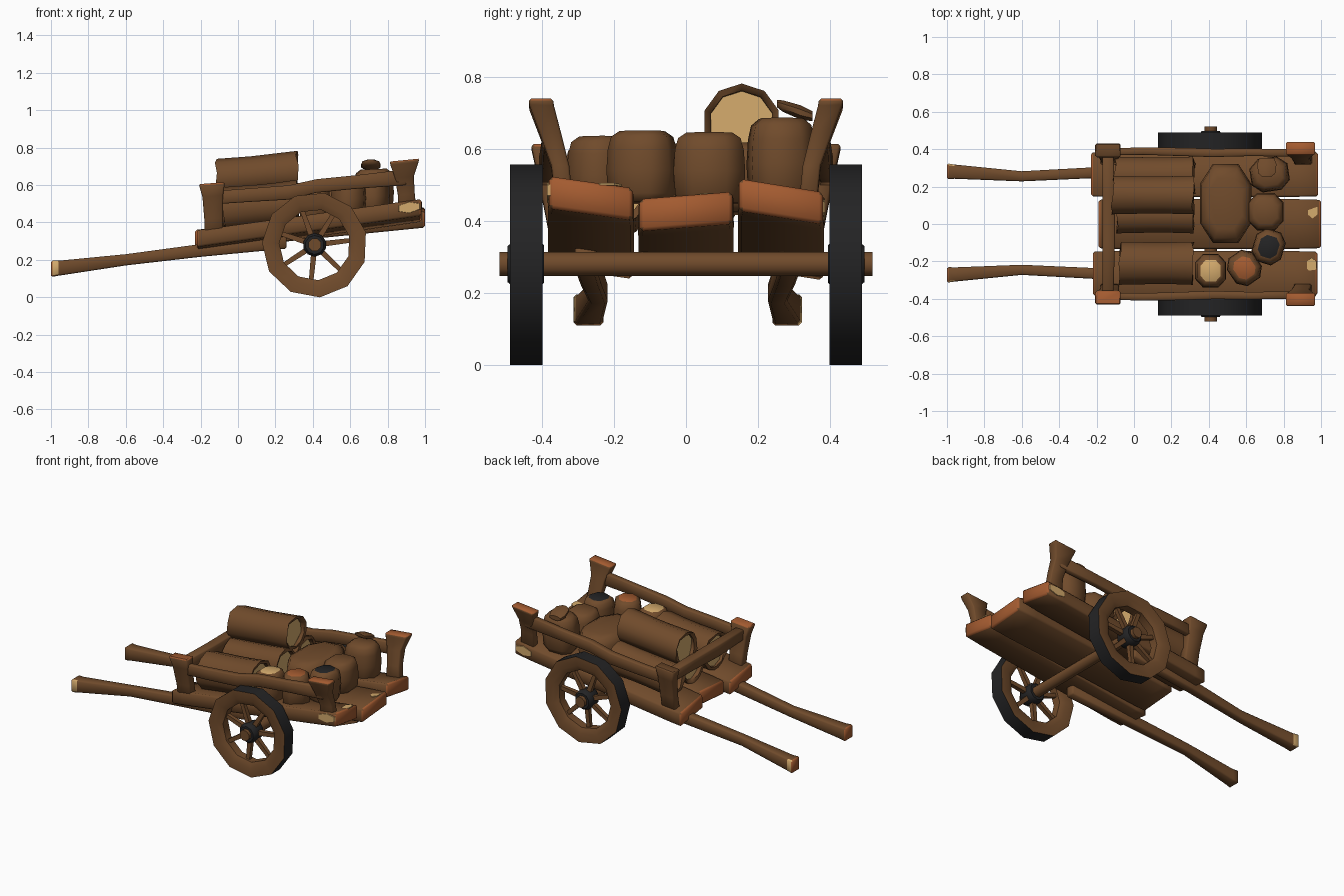
import bpy, bmesh, math, random
from math import pi, cos, sin

if "Cube" in bpy.data.objects:
    bpy.data.objects.remove(bpy.data.objects["Cube"])

random.seed(4)


def material(name, rgb):
    m = bpy.data.materials.new(name)
    m.diffuse_color = (*rgb, 1)
    m.use_nodes = True
    m.node_tree.nodes["Principled BSDF"].inputs["Base Color"].default_value = m.diffuse_color
    return m


WOOD, DARK, RUST, CREAM = range(4)
MATS = [material("brown wood", (0.162, 0.07, 0.0245)),
        material("dark iron", (0.017, 0.017, 0.018)),
        material("rust orange", (0.37, 0.105, 0.03)),
        material("pale cut wood", (0.65, 0.4, 0.15))]


def finish(name, bm, angle=50):
    bmesh.ops.recalc_face_normals(bm, faces=bm.faces[:])
    me = bpy.data.meshes.new(name)
    bm.to_mesh(me)
    bm.free()
    for m in MATS:
        me.materials.append(m)
    me.shade_smooth()
    me.set_sharp_from_angle(angle=math.radians(angle))
    ob = bpy.data.objects.new(name, me)
    bpy.context.collection.objects.link(ob)
    return ob


def loft(name, axis, sections, n=4, mat=WOOD, caps=(WOOD, WOOD), shear=0.0, jitter=0.0,
         rule=None, angle=50, power=1.0, turn=0.0, bevel=0.0):
    """Skin n-sided rings; each section is (x, y, z, half_u, half_v)."""
    bm = bmesh.new()
    rings = []
    k = 1 / cos(pi / n)
    for cx, cy, cz, hu, hv in sections:
        ring = []
        for i in range(n):
            a = 2 * pi * (i + .5) / n
            u = hu * math.copysign(abs(k * cos(a)) ** power, cos(a))
            v = hv * math.copysign(abs(k * sin(a)) ** power, sin(a))
            u, v = u * cos(turn) - v * sin(turn), u * sin(turn) + v * cos(turn)
            j = random.uniform(-jitter, jitter)
            p = {'x': (cx + j, cy + u, cz + v + shear * u),
                 'y': (cx + u, cy + j, cz + v + shear * u),
                 'z': (cx + u, cy + v, cz + j + shear * u)}[axis]
            ring.append(bm.verts.new(p))
        rings.append(ring)
    for a, b in zip(rings, rings[1:]):
        for i in range(n):
            f = bm.faces.new((a[i], a[(i + 1) % n], b[(i + 1) % n], b[i]))
            c = f.calc_center_median()
            m = rule(c) if rule else None
            f.material_index = mat if m is None else m
    for ring, m in zip((rings[0], rings[-1]), caps):
        bm.faces.new(ring).material_index = m
    if bevel:
        bmesh.ops.recalc_face_normals(bm, faces=bm.faces[:])
        edges = [e for e in bm.edges if e.calc_face_angle(0) > .9]
        bmesh.ops.bevel(bm, geom=edges, offset=bevel, segments=1, affect='EDGES', material=-1)
    return finish(name, bm, angle)


def bed(x):
    return 0.372 + 0.13 * x


# Bed planks, worn at the ends
def plank(name, y, w, x0, x1, drop, shear):
    xs = (x0, x0 + .08, .3, .62, .86, x1)
    sec = [(x, y, bed(x) - .045 - drop * max(0, x), w * (.97 if x in (x0, x1) else 1), .045) for x in xs]
    loft(name, 'x', sec, caps=(RUST, RUST), shear=shear, bevel=.01)


plank("bed_plank_right", -.265, .12, -.22, .98, -.01, -.14)
plank("bed_plank_middle", 0, .133, -.19, 1.0, .03, .08)
plank("bed_plank_left", .265, .12, -.23, .985, 0, -.16)

# Small worn patches on the bed top and its rear side corners
for x, y in ((.955, .07), (.95, -.22)):
    z = bed(x) - (.025 if y > 0 else -.004)
    loft("worn_patch", 'z', [(x, y, z - .003, .025, .035), (x, y, z + .003, .025, .035)],
         n=6, mat=CREAM, caps=(CREAM, CREAM), shear=.13)
for s, z in ((1, .433), (-1, .48)):
    loft("worn_corner", 'y', [(.915, s * .378, z, .06, .027), (.915, s * .387, z, .055, .025)],
         n=6, mat=CREAM, caps=(CREAM, CREAM), shear=.1)

# Pull shafts
for s, off in ((1, .01), (-1, 0)):
    loft("pull_shaft", 'x', [(-1, s * .272 + off, .152, .042, .044),
                             (-.96, s * .27 + off, .155, .038, .04),
                             (-.6, s * .245 + off, .2, .027, .03),
                             (-.2, s * .265 + off, .25, .029, .034),
                             (.26, s * .28 + off, .295, .03, .035)], caps=(RUST, WOOD), bevel=.008,
         rule=lambda c: CREAM if c.x < -.96 and abs(c.y) > .3 else None)

# Corner posts leaning outwards, and wavy side rails
for s in (1, -1):
    loft("front_post", 'z', [(-.13, s * .345, .33, .05, .03), (-.13, s * .362, .42, .05, .03),
                             (-.135, s * .385, .54, .055, .032), (-.14, s * .395, .61, .07, .037)],
         caps=(WOOD, RUST if s < 0 else WOOD), shear=.08, bevel=.008)
    loft("rear_post", 'z', [(.905, s * .34, .45, .05, .025), (.9, s * .35, .55, .045, .025),
                            (.89, s * .378, .64, .05, .03), (.89, s * .402, .715, .075, .034),
                            (.89, s * .404, .733, .08, .034)],
         caps=(WOOD, RUST), shear=.1, bevel=.006)
    loft("side_rail", 'x', [(-.16, s * .385, .53, .018, .035), (.05, s * .39, .545, .02, .036),
                            (.27, s * .385, .56, .022, .038), (.42, s * .38, .595, .022, .036),
                            (.62, s * .383, .615, .02, .036), (.9, s * .38, .642, .02, .042)],
         bevel=.006)
loft("front_crossbar", 'y', [(-.14, -.39, .545, .03, .035), (-.135, -.1, .535, .033, .04),
                             (-.135, .15, .54, .033, .036), (-.14, .39, .545, .03, .035)], bevel=.006)

# Axle and wheels
WX, WZ = .41, .28
loft("axle", 'y', [(WX, -.52, WZ, .033, .033), (WX, .52, WZ, .033, .033)], n=8)


def wheel(s):
    bm = bmesh.new()
    n = 11
    prof = [(.282, .40), (.282, .49), (.225, .49), (.19, .472), (.19, .418), (.225, .40)]
    rings = []
    for i in range(n):
        a = 2 * pi * i / n - pi / 2 + .1
        rings.append([bm.verts.new((WX + r * cos(a), s * y, WZ + r * sin(a))) for r, y in prof])
    for i in range(n):
        a, b = rings[i], rings[(i + 1) % n]
        for j in range(6):
            k = (j + 1) % 6
            bm.faces.new((a[j], a[k], b[k], b[j])).material_index = DARK if j == 0 else WOOD
    finish("wheel_rim", bm)
    loft("wheel_hub", 'y', [(WX, s * y, WZ, r, r) for y, r in
                            ((.395, .05), (.41, .06), (.48, .06), (.497, .048))],
         n=10, mat=DARK, caps=(DARK, DARK))
    # Spokes
    bm = bmesh.new()
    for i in range(7):
        a = 2 * pi * i / 7 + 1.92
        d, t = (cos(a), sin(a)), (-sin(a), cos(a))
        ends = []
        for r, h in ((.04, .015), (.2, .012)):
            ends.append([bm.verts.new((WX + d[0] * r + t[0] * u * h, s * .445 + v * h,
                                       WZ + d[1] * r + t[1] * u * h))
                         for u, v in ((-1, -1), (1, -1), (1, 1), (-1, 1))])
        for j in range(4):
            k = (j + 1) % 4
            bm.faces.new((ends[0][j], ends[0][k], ends[1][k], ends[1][j]))
        for e in ends:
            bm.faces.new(e)
    finish("wheel_spokes", bm)


for s in (1, -1):
    wheel(s)


# Logs with ragged bark and pale cut ends
def log(name, y, z, r, x0, x1, rule=None):
    prof = [(x0 + .025, r - .018), (x0 + .005, r - .018), (x0, r), (x0 + .18, r - .004),
            (x0 + .27, r - .004), (x1, r), (x1 - .005, r - .018), (x1 - .025, r - .018)]
    loft(name, 'x', [(x, y, z + .1 * x, h, h) for x, h in prof], n=10, caps=(CREAM, CREAM),
         jitter=.009, rule=rule)


log("log_top", .155, .643, .103, -.115, .315)
log("log_lower_left", .26, .475, .1, -.1, .32)
log("log_lower_middle", .05, .475, .1, -.09, .32)
log("log_lower_right", -.21, .475, .115, -.075, .315,
    lambda c: RUST if .1 < c.x < .2 and (abs(c.y + .144) < .02 or abs(c.y + .276) < .02)
    and c.z > .5 else None)


# Sacks: boxy stuffed shapes, some open with a filled top
def sack(name, x, y, rx, ry, z1, fill=WOOD, turn=0.0):
    z0 = bed(x) - .015
    h = z1 - z0
    prof = [(0, .78), (.12, .95), (.45, 1), (.75, .96), (.92, .87), (1, .64)]
    loft(name, 'z', [(x, y, z0 + t * h, rx * k, ry * k) for t, k in prof],
         n=8, angle=60, power=.8, caps=(WOOD, fill), turn=turn, shear=.04)


sack("big_sack", .49, .11, .137, .212, .615)
sack("sack_rear_middle", .705, .065, .095, .1, .645)
sack("coal_sack", .72, -.122, .082, .092, .65, DARK, -.3)
sack("rust_sack", .59, -.235, .083, .09, .635, RUST, .6)
sack("grain_sack", .41, -.25, .083, .09, .61, CREAM)
sack("tied_sack", .725, .265, .103, .09, .685, turn=.15)

# Flopped tied neck of the closed sack
loft("sack_neck", 'y', [(.71, .253, .727, .025, .01), (.71, .27, .72, .045, .016),
                        (.71, .32, .702, .052, .02), (.71, .352, .692, .04, .014)], n=8)
